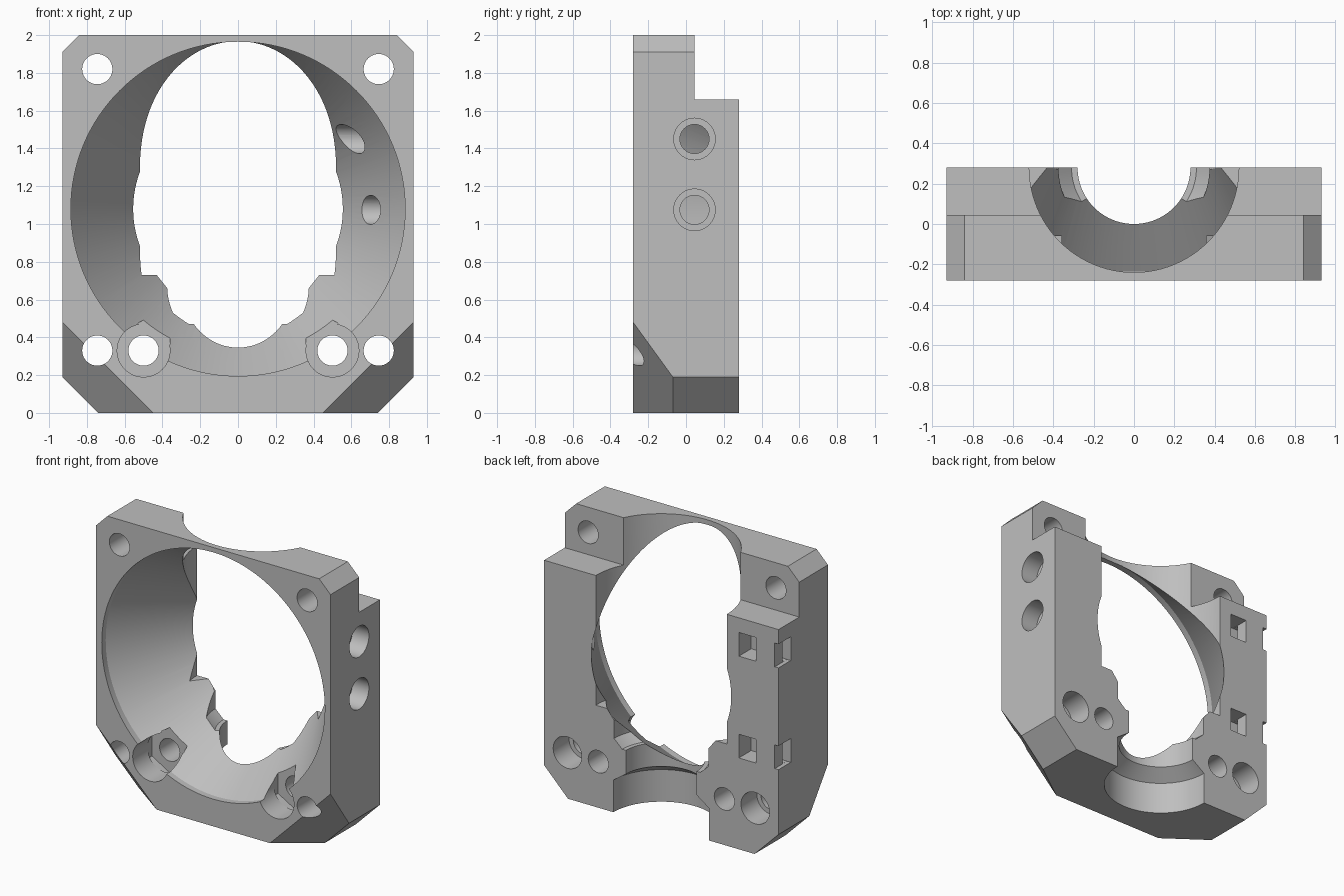
import bpy, bmesh, math
from mathutils import Matrix, Vector

default = bpy.data.objects.get("Cube")
if default:
    bpy.data.objects.remove(default, do_unlink=True)

AXES = {
    "x": Matrix.Rotation(math.pi / 2, 4, "Y"),
    "y": Matrix.Rotation(-math.pi / 2, 4, "X"),
    "z": Matrix.Identity(4),
}
cutters = []


def make_object(name, bm):
    bmesh.ops.recalc_face_normals(bm, faces=bm.faces)
    mesh = bpy.data.meshes.new(name)
    bm.to_mesh(mesh)
    bm.free()
    obj = bpy.data.objects.new(name, mesh)
    bpy.context.collection.objects.link(obj)
    return obj


def add_cutter(name, bm):
    obj = make_object(name, bm)
    obj.hide_render = True
    cutters.append(obj)


def turned_cutter(name, profile, center, axis, sides=40):
    """Solid of revolution from (radius, position along axis) pairs."""
    bm = bmesh.new()
    rings = []
    for r, h in profile:
        angles = [math.pi / 2 + math.tau * i / sides for i in range(sides)]
        rings.append([bm.verts.new((r * math.cos(a), r * math.sin(a), h)) for a in angles])
    for low, high in zip(rings, rings[1:]):
        for i in range(sides):
            j = (i + 1) % sides
            bm.faces.new((low[i], low[j], high[j], high[i]))
    bm.faces.new(rings[0])
    bm.faces.new(rings[-1])
    bm.transform(Matrix.Translation(center) @ AXES[axis])
    add_cutter(name, bm)


def drill(name, r, start, end, center, axis, sides=40):
    turned_cutter(name, [(r, start), (r, end)], center, axis, sides)


def box_cutter(name, low, high):
    bm = bmesh.new()
    bmesh.ops.create_cube(bm, size=1)
    low, high = Vector(low), Vector(high)
    bm.transform(Matrix.Translation((low + high) / 2) @ Matrix.Diagonal((*(high - low), 1)))
    add_cutter(name, bm)


# Block with chamfered corners
half = [(0.74, 0), (0.93, 0.19), (0.93, 1.91), (0.84, 2)]
outline = half + [(-x, z) for x, z in reversed(half)]
bm = bmesh.new()
face = bm.faces.new([bm.verts.new((x, -0.28, z)) for x, z in outline])
extruded = bmesh.ops.extrude_face_region(bm, geom=[face])["geom"]
bmesh.ops.translate(bm, vec=(0, 0.56, 0),
                    verts=[v for v in extruded if isinstance(v, bmesh.types.BMVert)])
if not face.is_valid or len(bm.faces) < len(outline) + 2:
    bmesh.ops.holes_fill(bm, edges=bm.edges)

# Sloped cuts on the lower front corners
for side in (1, -1):
    cut = bmesh.ops.bisect_plane(
        bm, geom=bm.verts[:] + bm.edges[:] + bm.faces[:], dist=1e-5,
        plane_co=(side * 0.45, -0.28, 0), plane_no=(side, -1.38, -1), clear_outer=True)
    edges = [e for e in cut["geom_cut"] if isinstance(e, bmesh.types.BMEdge)]
    bmesh.ops.holes_fill(bm, edges=[e for e in edges if e.is_boundary])
bmesh.ops.remove_doubles(bm, verts=bm.verts, dist=1e-4)
body = make_object("mount_body", bm)

# Upper rear step
box_cutter("rear_step_cutter", (-1.1, 0.045, 1.66), (1.1, 0.5, 2.2))

# Tapered main bore
turned_cutter("main_bore_cutter",
              [(0.885, -0.4), (0.885, -0.235), (0.555, 0.28), (0.478, 0.4)],
              (0, 0, 1.08), "y", 128)

# Upright channel with a collar groove at its foot
turned_cutter("upright_channel_cutter",
              [(0.38, -0.1), (0.38, 0.23), (0.28, 0.3), (0.28, 0.47), (0.31, 0.47),
               (0.375, 0.53), (0.375, 0.66), (0.43, 0.73), (0.52, 0.73), (0.52, 2.1)],
              (0, 0.28, 0), "z", 96)

# Mounting holes, with nut pockets on the inner lower pair
for x in (-0.745, 0.745):
    drill("upper_hole_cutter", 0.08, -0.5, 0.5, (x, 0, 1.82), "y")
    turned_cutter("outer_lower_hole_cutter",
                  [(0.08, -0.5), (0.08, 0.1), (0.113, 0.1), (0.113, 0.5)], (x, 0, 0.33), "y")
for x in (-0.5, 0.5):
    turned_cutter("inner_lower_hole_cutter",
                  [(0.14, -0.5), (0.14, -0.07), (0.08, -0.07), (0.08, 0.5)], (x, 0, 0.33), "y")
    drill("nut_pocket_cutter", 0.162, -0.11, -0.06, (x, 0, 0.33), "y", 6)

# Counterbored side screw holes
for z in (1.075, 1.45):
    turned_cutter("side_hole_cutter",
                  [(0.077, 0.45), (0.077, 0.8), (0.11, 0.8), (0.11, 1.1)], (0, 0.045, z), "x")

# Tie slots wrapping the rear corner
for z in (0.74, 1.47):
    low, high = z - 0.085, z + 0.085
    box_cutter("tie_pocket_cutter", (-0.75, 0.14, low), (-0.615, 0.4, high))
    box_cutter("tie_notch_cutter", (-1.1, 0.141, low), (-0.9, 0.4, high))
    box_cutter("tie_tunnel_cutter", (-1.0, 0.142, low + 0.001), (-0.65, 0.19, high - 0.001))

# Carve the block, then discard the cutters
for cutter in cutters:
    mod = body.modifiers.new(cutter.name, "BOOLEAN")
    mod.operation = "DIFFERENCE"
    mod.solver = "EXACT"
    mod.object = cutter
depsgraph = bpy.context.evaluated_depsgraph_get()
carved = bpy.data.meshes.new_from_object(body.evaluated_get(depsgraph))
body.modifiers.clear()
body.data = carved
for cutter in cutters:
    bpy.data.objects.remove(cutter, do_unlink=True)

# Plain grey finish
grey = bpy.data.materials.new("light_grey")
grey.use_nodes = True
colour = (0.52, 0.52, 0.52, 1)
grey.diffuse_color = colour
grey.node_tree.nodes["Principled BSDF"].inputs["Base Color"].default_value = colour
body.data.materials.clear()
body.data.materials.append(grey)

bpy.ops.object.select_all(action="DESELECT")
body.select_set(True)
bpy.context.view_layer.objects.active = body
bpy.ops.object.shade_smooth_by_angle(angle=math.radians(25))
